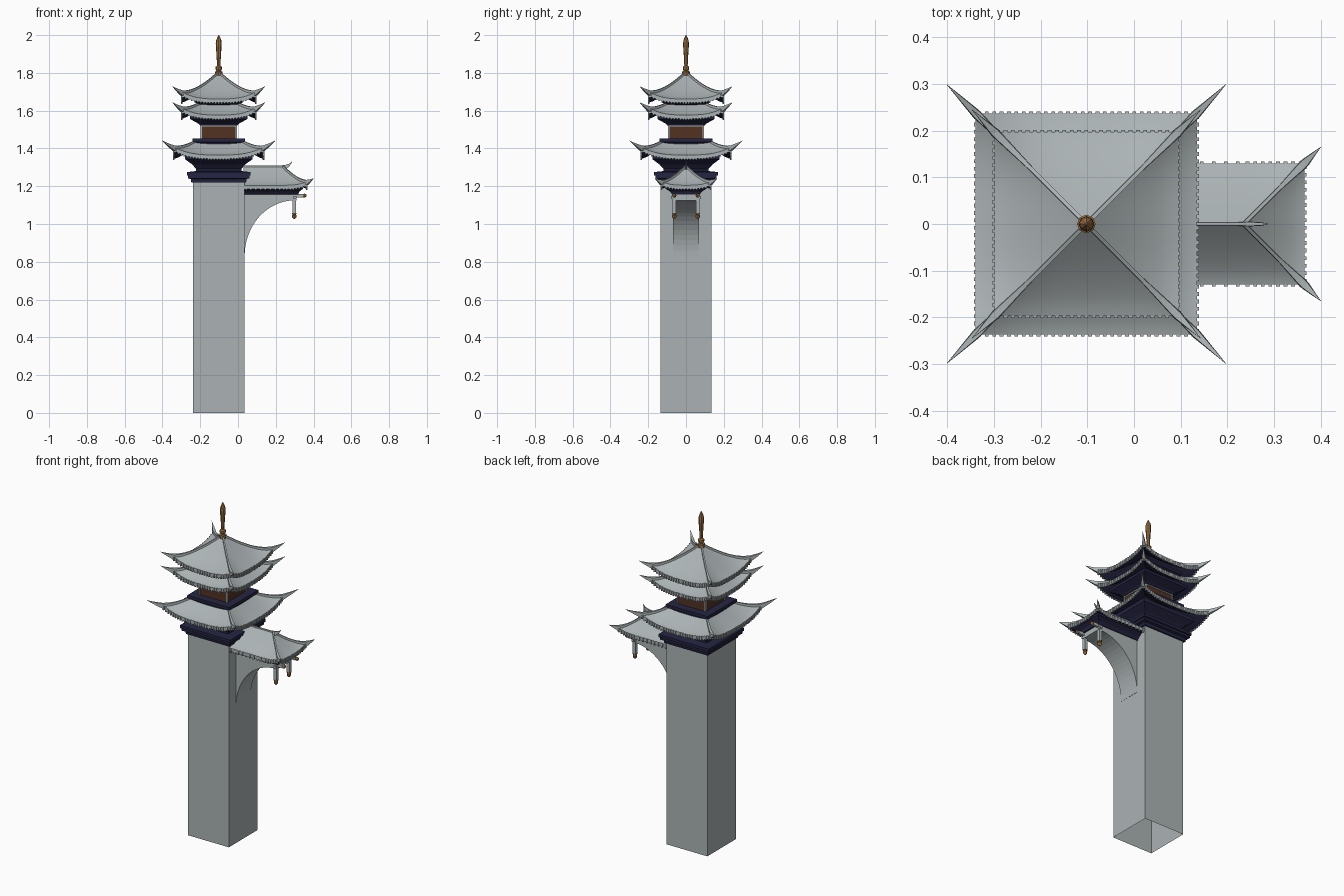
import bpy, bmesh, math
from mathutils import Matrix

if "Cube" in bpy.data.objects:
    bpy.data.objects.remove(bpy.data.objects["Cube"])


def material(name, rgb):
    m = bpy.data.materials.new(name)
    m.diffuse_color = (*rgb, 1)
    m.use_nodes = True
    m.node_tree.nodes["Principled BSDF"].inputs["Base Color"].default_value = m.diffuse_color
    return m


GREY = material("stone_grey", (0.41, 0.45, 0.46))
NAVY = material("dark_navy", (0.018, 0.018, 0.055))
BROWN = material("wood_brown", (0.085, 0.032, 0.016))
BRONZE = material("bronze", (0.33, 0.17, 0.06))
CX = -0.102  # tower axis


def finish(name, bm, *mats):
    me = bpy.data.meshes.new(name)
    bm.to_mesh(me)
    bm.free()
    ob = bpy.data.objects.new(name, me)
    bpy.context.collection.objects.link(ob)
    for m in mats:
        me.materials.append(m)
    return ob


def add_box(bm, c, s):
    bmesh.ops.create_cube(bm, size=1, matrix=Matrix.Translation(c) @ Matrix.Diagonal((*s, 1)))


def loft(name, rings, mat, bottom=True):
    """Stack of rectangles (x0, x1, half_y, z)."""
    bm = bmesh.new()
    loops = [[bm.verts.new(p) for p in ((a, -h, z), (b, -h, z), (b, h, z), (a, h, z))]
             for a, b, h, z in rings]
    for lo, hi in zip(loops, loops[1:]):
        for i in range(4):
            j = (i + 1) % 4
            bm.faces.new((lo[i], lo[j], hi[j], hi[i]))
    if bottom:
        bm.faces.new(loops[0][::-1])
    bm.faces.new(loops[-1])
    return finish(name, bm, mat)


def squares(name, prof, mat, bottom=True):
    return loft(name, [(CX - h, CX + h, h, z) for h, z in prof], mat, bottom)


def lathe(bm, x, y, prof, n=8):
    rings = [[bm.verts.new((x + r * math.cos(2 * math.pi * i / n),
                            y + r * math.sin(2 * math.pi * i / n), z)) for i in range(n)]
             for r, z in prof]
    for lo, hi in zip(rings, rings[1:]):
        for i in range(n):
            j = (i + 1) % n
            bm.faces.new((lo[i], lo[j], hi[j], hi[i]))
    bm.faces.new(rings[0][::-1])
    bm.faces.new(rings[-1])


def sweep(bm, rows):
    """Ridge beam: rows of (x, y, z, half_width, up, down)."""
    dx, dy = rows[-1][0] - rows[0][0], rows[-1][1] - rows[0][1]
    l = math.hypot(dx, dy)
    nx, ny = -dy / l, dx / l
    rings = []
    for x, y, z, w, up, dn in rows:
        rings.append([bm.verts.new(p) for p in (
            (x - nx * w, y - ny * w, z - dn), (x + nx * w, y + ny * w, z - dn),
            (x + nx * w * 0.8, y + ny * w * 0.8, z + up), (x - nx * w * 0.8, y - ny * w * 0.8, z + up))])
    for a, b in zip(rings, rings[1:]):
        for i in range(4):
            j = (i + 1) % 4
            bm.faces.new((a[i], b[i], b[j], a[j]))
    bm.faces.new(rings[0])
    bm.faces.new(rings[-1][::-1])
    bmesh.ops.recalc_face_normals(bm, faces=bm.faces)


def roof(name, cx, half, u0, ze, rise, lift, umax, x0=None):
    """Curved hip roof; with x0 the -x side is a straight gable run to x0."""
    thick = 0.02

    def pos(k, u, t, drop=0.0):
        d, b = u * half, t * u * half
        x, y = ((d, b), (-b, d), (-d, -b), (b, -d))[k]
        up = lift * abs(t) ** 3 * u ** 2.6
        if x0 is not None and k and x < 0:
            x, up = abs(t) * (x0 - cx), 0
        return (cx + x, y, ze + rise * max(0, 1 - u) ** 1.3 + up - drop)

    sides = (0, 1, 2, 3) if x0 is None else (0, 1, 3)
    bm, teeth = bmesh.new(), bmesh.new()
    nu, nt = 10, 20
    for k in sides:
        for drop in (0, thick):
            g = [[bm.verts.new(pos(k, u0 + (1 - u0) * i / nu, 2 * j / nt - 1, drop))
                  for j in range(nt + 1)] for i in range(nu + 1)]
            for i in range(nu):
                for j in range(nt):
                    q = (g[i][j], g[i + 1][j], g[i + 1][j + 1], g[i][j + 1])
                    f = bm.faces.new(q[::-1] if drop else q)
                    f.smooth = True
                    f.material_index = 1 if drop else 0
            if not drop:
                edge = g[-1]
        for j in range(nt):  # eave face
            low = g[-1]
            bm.faces.new((edge[j], low[j], low[j + 1], edge[j + 1]))
        n = int(half * 130)  # tile ends along the eave
        for i in range(n):
            x, y, z = pos(k, 1, 2 * (i + 0.5) / n - 1, 0.013)
            add_box(teeth, (x, y, z), (0.008, 0.008, 0.025))
    finish(name, bm, GREY, NAVY)
    finish(name + "_tile_ends", teeth, GREY)

    # hip ridges sweeping out to upturned points
    ridge = bmesh.new()
    for sx in ((1, -1) if x0 is None else (1,)):
        for sy in (1, -1):
            rows = []
            for i in range(21):
                u = u0 + (umax - u0) * i / 20
                z = pos(0, u, 1)[2]
                if u <= 0.97:
                    w, up, dn = 0.005 + 0.005 * max(0, (u - 0.6) / 0.37), 0.009, 0.015
                else:
                    f = (umax - u) / (umax - 0.97)
                    w, up, dn = 0.0105 * f + 0.0004, 0.009 * f, 0.021 * f + 0.001
                rows.append((cx + sx * u * half, sy * u * half, z, w, up, dn))
            sweep(ridge, rows)
    if x0 is not None:
        top = ze + rise
        rows = [(x0, 0, top, 0.004, 0.004, 0.015), (cx - 0.02, 0, top, 0.004, 0.004, 0.015),
                (cx + 0.015, 0, top + 0.003, 0.005, 0.004, 0.02),
                (cx + 0.037, 0, top + 0.012, 0.004, 0.003, 0.012),
                (cx + 0.052, 0, top + 0.026, 0.001, 0.001, 0.001)]
        sweep(ridge, rows)
    finish(name + "_ridges", ridge, GREY)


# Tower shaft, open underneath
squares("tower_shaft", [(0.136, 0), (0.136, 1.225)], GREY, bottom=False)

# Balcony platforms and flared brackets below the roofs
squares("lower_platform", [(0.145, 1.22), (0.148, 1.238), (0.162, 1.242), (0.162, 1.256),
                           (0.169, 1.258), (0.169, 1.275), (0.12, 1.28), (0.12, 1.292),
                           (0.14, 1.315), (0.178, 1.343), (0.178, 1.365)], NAVY)
squares("upper_platform", [(0.13, 1.39), (0.13, 1.432), (0.14, 1.435), (0.14, 1.453)], NAVY)
squares("middle_bracket", [(0.10, 1.522), (0.105, 1.53), (0.152, 1.556), (0.152, 1.572)], NAVY)
squares("top_bracket", [(0.085, 1.585), (0.088, 1.625), (0.13, 1.645), (0.13, 1.66)], NAVY)

# Brown room with thin grey frame
squares("upper_room", [(0.092, 1.45), (0.092, 1.525)], BROWN)
bm = bmesh.new()
for s in (1, -1):
    for t in (1, -1):
        add_box(bm, (CX + s * 0.092, t * 0.092, 1.487), (0.008, 0.008, 0.074))
    add_box(bm, (CX + s * 0.092, 0, 1.519), (0.006, 0.188, 0.007))
    add_box(bm, (CX, s * 0.092, 1.519), (0.188, 0.006, 0.007))
finish("room_frame", bm, GREY)

# Three tower roofs
roof("lower_roof", CX, 0.237, 0.5, 1.365, 0.165, 0.042, 0.299 / 0.237)
roof("middle_roof", CX, 0.197, 0.4, 1.577, 0.135, 0.038, 0.245 / 0.197)
roof("top_roof", CX, 0.197, 0.02, 1.662, 0.14, 0.038, 0.245 / 0.197)

# Spire
bm = bmesh.new()
lathe(bm, CX, 0, [(0.020, 1.785), (0.020, 1.806), (0.012, 1.81), (0.017, 1.82), (0.017, 1.832),
                  (0.009, 1.838), (0.011, 1.88), (0.016, 1.955), (0.013, 1.975), (0.002, 2.0)])
finish("spire", bm, BRONZE)

# Side wing: roof, bracket and arch
roof("wing_roof", 0.235, 0.13, 0.02, 1.205, 0.10, 0.020, 0.165 / 0.13, x0=0.03)
loft("wing_bracket", [(0.03, 0.318, 0.072, 1.155), (0.03, 0.325, 0.085, 1.172),
                      (0.03, 0.345, 0.108, 1.187), (0.03, 0.345, 0.108, 1.20)], NAVY)
bm = bmesh.new()
arc = [(0.30 - 0.265 * math.cos(a), 0.83 + 0.295 * math.sin(a))
       for a in [math.pi / 2 * i / 16 for i in range(17)]]
outline = arc + [(0.31, 1.125), (0.31, 1.165), (0.025, 1.165), (0.025, 0.83)]
front = bm.faces.new([bm.verts.new((x, -0.068, z)) for x, z in outline])
ext = bmesh.ops.extrude_face_region(bm, geom=[front], use_keep_orig=True)
for v in ext["geom"]:
    if isinstance(v, bmesh.types.BMVert):
        v.co.y = 0.068
bmesh.ops.recalc_face_normals(bm, faces=bm.faces)
finish("wing_arch", bm, GREY)

# Hanging posts and beam ends with bronze finials
posts, tips = bmesh.new(), bmesh.new()
for s in (1, -1):
    y = s * 0.062
    add_box(posts, (0.298, y, 1.11), (0.02, 0.02, 0.11))
    add_box(posts, (0.315, y, 1.15), (0.06, 0.015, 0.018))
    lathe(tips, 0.298, y, [(0.004, 1.027), (0.011, 1.035), (0.012, 1.045), (0.008, 1.051),
                           (0.013, 1.053), (0.013, 1.058)])
    bmesh.ops.create_uvsphere(tips, u_segments=8, v_segments=6, radius=0.011,
                              matrix=Matrix.Translation((0.352, y, 1.15)))
add_box(posts, (0.302, 0, 1.14), (0.016, 0.16, 0.016))
finish("wing_posts", posts, GREY)
finish("wing_finials", tips, BRONZE)
